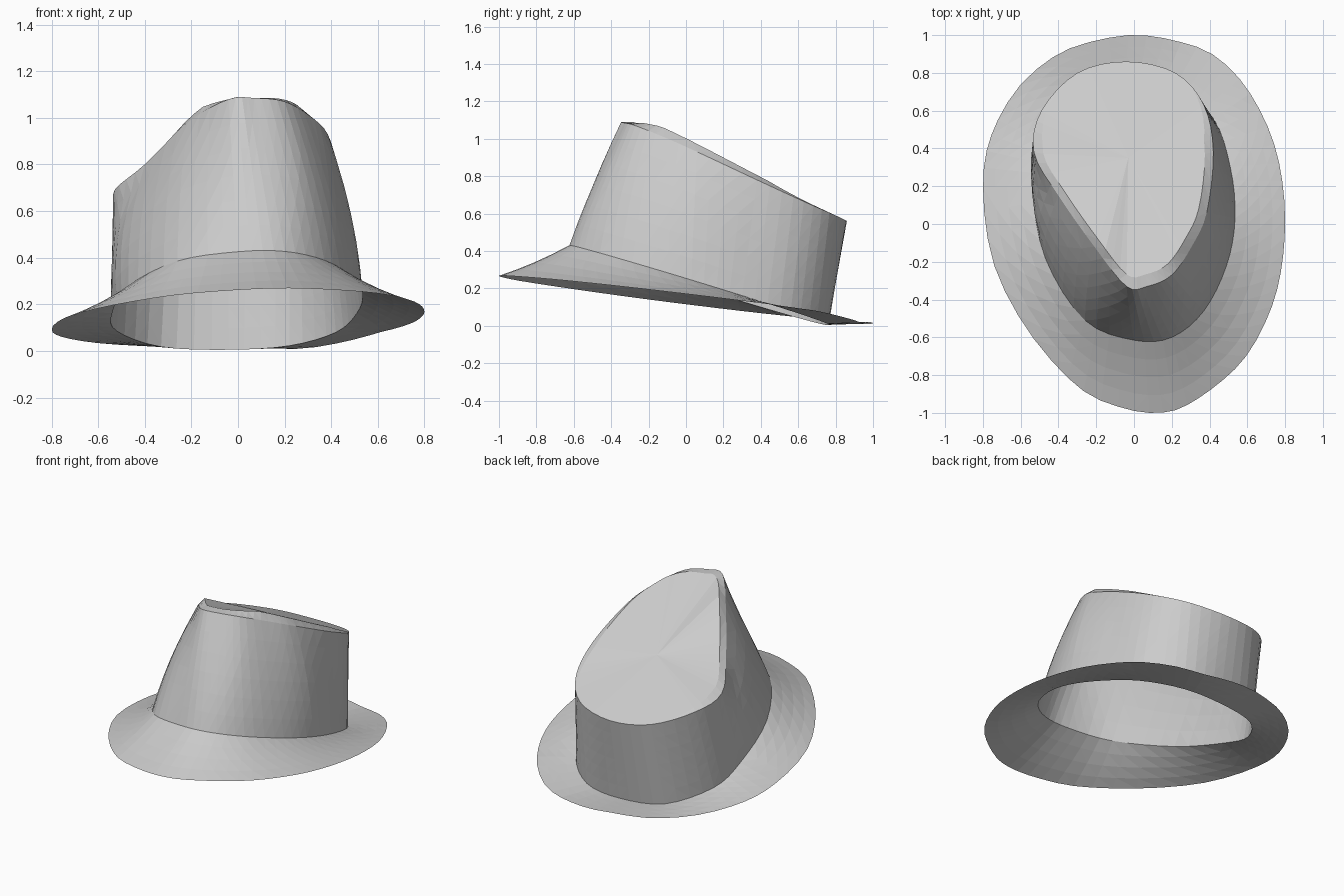
import bpy, bmesh
from mathutils import Vector

if "Cube" in bpy.data.objects:
    bpy.data.objects.remove(bpy.data.objects["Cube"])

STEPS = 4  # samples between neighbouring control points

# Control loops, all running back -> right -> front -> left
brim_edge = [(-.03, 1), (.22, .97), (.43, .89), (.61, .70), (.75, .4), (.8, .03), (.76, -.34),
             (.64, -.63), (.49, -.81), (.26, -.97), (.085, -1), (-.09, -.965), (-.26, -.89),
             (-.44, -.72), (-.61, -.49), (-.74, -.22), (-.795, .08), (-.785, .37), (-.69, .61),
             (-.55, .79), (-.34, .93)]
crown_base = [(-.04, .76), (.22, .73), (.42, .56), (.51, .3), (.535, .03), (.49, -.22), (.37, -.46),
              (.2, -.6), (0, -.615), (-.26, -.51), (-.47, -.18), (-.54, .2), (-.52, .45), (-.33, .69)]
crown_top = [(-.04, .86, .56), (.22, .8, .59), (.37, .63, .665), (.42, .38, .78), (.385, .06, .93),
             (.305, -.12, 1.01), (.2, -.27, 1.07), (.07, -.33, 1.085), (-.04, -.33, 1.08),
             (-.21, -.12, .985), (-.4, .15, .80), (-.53, .38, .69), (-.49, .6, .64), (-.3, .8, .58)]


def smooth_loop(points):
    """Closed Catmull-Rom curve through the points."""
    p = [Vector(v) for v in points]
    n = len(p)
    out = []
    for i in range(n):
        a, b, c, d = p[i - 1], p[i], p[(i + 1) % n], p[(i + 2) % n]
        for s in range(STEPS):
            t = s / STEPS
            out.append(0.5 * (2 * b + (c - a) * t + (2 * a - 5 * b + 4 * c - d) * t * t
                              + (3 * b - a - 3 * c + d) * t ** 3))
    return out


def arc_fractions(loop):
    total = [0]
    for i in range(len(loop)):
        total.append(total[-1] + (loop[(i + 1) % len(loop)] - loop[i]).length)
    return [v / total[-1] for v in total]


def match_loop(loop, target):
    """Resample loop at the arc-length fractions of target."""
    f = arc_fractions(loop)
    out = []
    for t in arc_fractions(target)[:-1]:
        i = max(k for k in range(len(loop)) if f[k] <= t)
        out.append(loop[i].lerp(loop[(i + 1) % len(loop)], (t - f[i]) / (f[i + 1] - f[i])))
    return out


def between(a, b, count):
    """Evenly spaced loops from a to b."""
    return [[u.lerp(v, k / count) for u, v in zip(a, b)] for k in range(count + 1)]


def clamp(v):
    return max(0, min(1, v))


def loft(name, loops, tip=None):
    bm = bmesh.new()
    rows = [[bm.verts.new(v) for v in loop] for loop in loops]
    n = len(rows[0])
    for a, b in zip(rows, rows[1:]):
        for i in range(n):
            j = (i + 1) % n
            bm.faces.new((a[i], b[i], b[j], a[j]))
    if tip:
        t = bm.verts.new(tip)
        for i in range(n):
            bm.faces.new((rows[-1][i], t, rows[-1][(i + 1) % n]))
    bmesh.ops.remove_doubles(bm, verts=bm.verts[:], dist=.0005)
    bmesh.ops.triangulate(bm, faces=bm.faces[:])
    mesh = bpy.data.meshes.new(name)
    bm.to_mesh(mesh)
    bm.free()
    obj = bpy.data.objects.new(name, mesh)
    bpy.context.collection.objects.link(obj)
    return obj


# Tilted planes give the heights of the brim edge and the crown base
base = smooth_loop([(x, y, .238 - .305 * y + .03 * x) for x, y in crown_base])
edge = smooth_loop([(x, y, .143 - .12 * y + .035 * x) for x, y in brim_edge])
edge = match_loop(edge, base)
for v in edge:  # dip at the back right
    v.z -= .03 * clamp(1 - (v.xy - Vector((.28, .95))).length / .4)
top = smooth_loop(crown_top)

# Brim, sagging slightly between edge and crown
brim_loops = between(edge, base, 4)
for k, loop in enumerate(brim_loops):
    sag = .04 * k / 4 * (1 - k / 4)
    for v in loop:
        v.z -= sag * clamp(.3 - v.y)
loft("brim", brim_loops)

# Crown wall, bulging a little around the front half
wall = between(base, top, 6)
for k, loop in enumerate(wall):
    t = k / 6
    for v in loop:
        out = Vector((v.x, v.y - .1, 0)).normalized()
        side = .3 + .7 * min(1, abs(v.x - .05) / .2)
        v += out * .1 * t * (1 - t) * side * clamp((.35 - v.y) / .3)
loft("crown_wall", wall)

# Top panel, with a narrow bevelled lip rising inward along both sides
centre = Vector((-.03, .35, .80))
lip = []
for v in top:
    rise = clamp((.75 - v.y) / .3)
    inner = v.lerp(Vector((centre.x, .3, v.z)), .1 * rise)
    inner.z = v.z + .03 * rise * clamp((v.y + .33) / .15)
    lip.append(inner)
loft("crown_panel", [top] + between(lip, [centre] * len(lip), 5)[:-1], centre)
